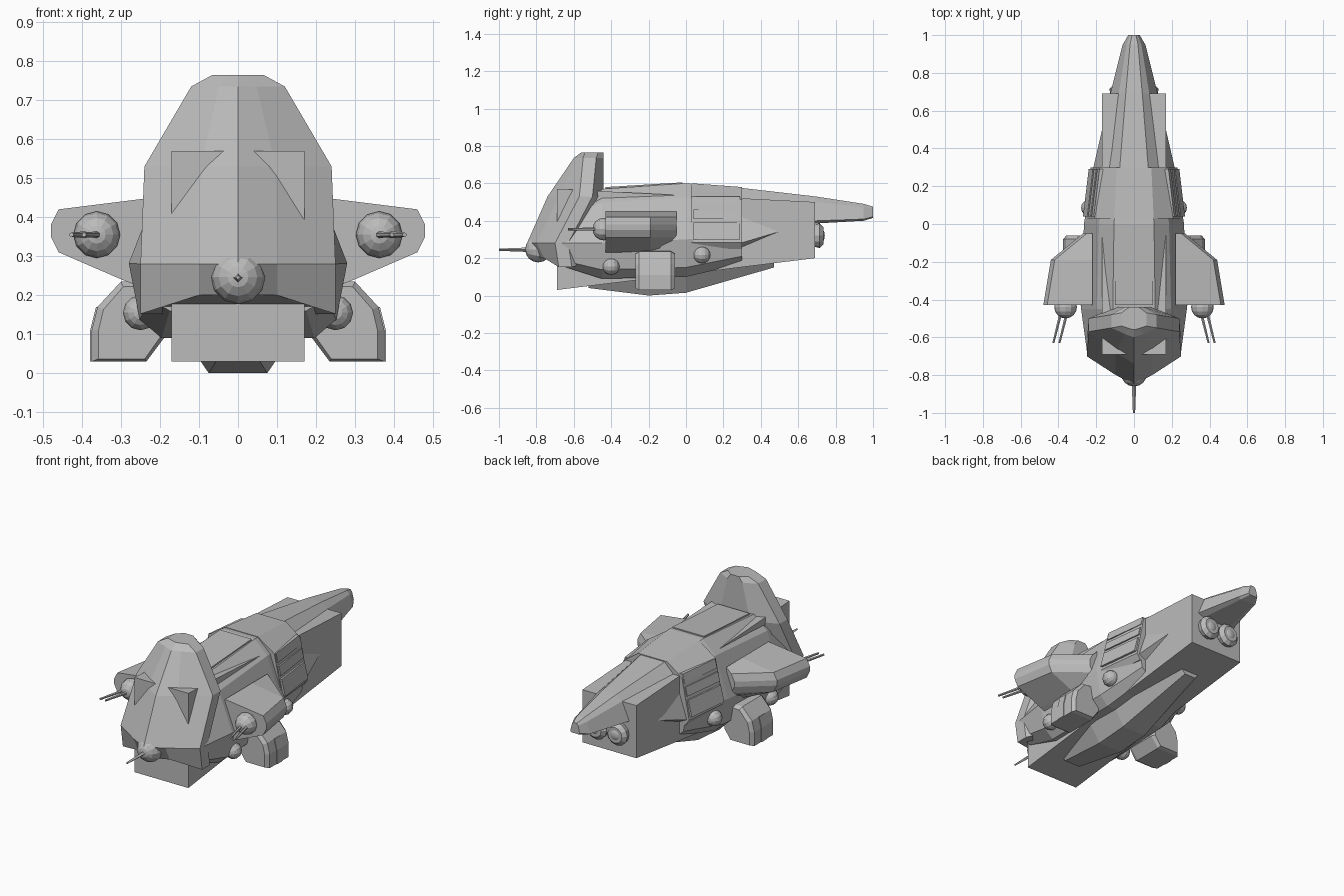
import bpy, bmesh
from mathutils import Vector

if "Cube" in bpy.data.objects:
    bpy.data.objects.remove(bpy.data.objects["Cube"], do_unlink=True)

grey = bpy.data.materials.new("hull_grey")
grey.use_nodes = True
COLOUR = (0.5, 0.5, 0.5, 1)
grey.diffuse_color = COLOUR
grey.node_tree.nodes["Principled BSDF"].inputs["Base Color"].default_value = COLOUR

SIDES = (("left", 1), ("right", -1))


def finish(name, bm):
    bmesh.ops.recalc_face_normals(bm, faces=bm.faces)
    mesh = bpy.data.meshes.new(name)
    bm.to_mesh(mesh)
    bm.free()
    mesh.materials.append(grey)
    obj = bpy.data.objects.new(name, mesh)
    bpy.context.collection.objects.link(obj)


def loft(name, rings):
    """Skin closed rings of 3D points and cap both ends."""
    bm = bmesh.new()
    loops = [[bm.verts.new(point) for point in ring] for ring in rings]
    for a, b in zip(loops, loops[1:]):
        for i in range(len(a)):
            bm.faces.new((a[i - 1], a[i], b[i], b[i - 1]))
    bm.faces.new(loops[0])
    bm.faces.new(loops[-1])
    finish(name, bm)


def whole(half):
    """Complete a half outline whose ends lie on the centre plane."""
    return half + [(-x, y, z) for x, y, z in reversed(half[1:-1])]


def body(name, shape, stations):
    """Symmetric body: one unit half section scaled to (y, width, top, bottom)."""
    rings = []
    for y, width, top, bottom in stations:
        half = [(width * u, y, bottom + (top - bottom) * v) for u, v in shape]
        rings.append(whole([(0, y, top)] + half + [(0, y, bottom)]))
    loft(name, rings)


def pair(name, stations):
    """Left and right parts from a full (x, z) section at each y."""
    for side, sign in SIDES:
        loft(f"{side}_{name}",
             [[(sign * x, y, z) for x, z in section] for y, section in stations])


def ball(name, centre, radius, squash=1):
    """Faceted ball with its poles along y."""
    bm = bmesh.new()
    bmesh.ops.create_uvsphere(bm, u_segments=12, v_segments=8, radius=radius)
    for vert in bm.verts:
        x, y, z = vert.co
        vert.co = Vector((x, -z * squash, y)) + Vector(centre)
    finish(name, bm)


def rod(name, start, end, radius_start, radius_end, sides):
    start, end = Vector(start), Vector(end)
    axis = end - start
    bm = bmesh.new()
    bmesh.ops.create_cone(bm, cap_ends=True, segments=sides, radius1=radius_start,
                          radius2=radius_end, depth=axis.length)
    turn = axis.to_track_quat('Z', 'Y')
    for vert in bm.verts:
        vert.co = turn @ vert.co + (start + end) / 2
    finish(name, bm)


# Unit half sections, from top to bottom
SQUARE = [(1, 1), (1, 0)]
BOAT = [(1, 1), (0.5, 0)]
HULL = [(0.4, 1), (0.7, 0.85), (1, 0.4), (0.9, 0.1), (0.7, 0)]
BAND = [(0.4, 1), (0.8, 0.8), (1, 0.1), (0.9, 0)]
TAIL = [(0.35, 1), (0.65, 0.8), (1, 0.1), (0.7, 0)]

# Core box, hull, mid band, tail, spine and keel
body("core_box", SQUARE, [(-0.69, 0.17, 0.57, 0.03), (0.69, 0.17, 0.5, 0.2)])
body("main_hull", HULL, [(-0.67, 0.25, 0.46, 0.16), (-0.45, 0.28, 0.57, 0.09),
                         (0, 0.265, 0.6, 0.1), (0.3, 0.215, 0.57, 0.17)])
body("mid_band", BAND, [(0.03, 0.26, 0.6, 0.25), (0.3, 0.23, 0.58, 0.25)])
body("tail", TAIL, [(0.3, 0.215, 0.575, 0.25), (0.69, 0.125, 0.53, 0.385),
                    (0.95, 0.06, 0.49, 0.4), (1, 0.03, 0.475, 0.415)])
body("spine_plate", SQUARE, [(-0.43, 0.1, 0.58, 0.5), (-0.02, 0.1, 0.605, 0.5)])
body("keel", BOAT, [(-0.52, 0.1, 0.11, 0.04), (-0.2, 0.15, 0.11, 0),
                    (0, 0.15, 0.13, 0.015), (0.47, 0.07, 0.19, 0.15)])


# Rails lying on the sloping sides of the mid band
def rail(base, low, high):
    outer = [(base - (z - 0.3) / 4, z) for z in (low, high)]
    return outer + [(x - 0.04, z) for x, z in reversed(outer)]


for place, low, high in (("lower", 0.3, 0.39), ("middle", 0.41, 0.46), ("upper", 0.48, 0.53)):
    pair(f"{place}_rail", [(0.04, rail(0.27, low, high)), (0.29, rail(0.24, low, high))])


# Tall cowl: plan outlines stacked upward from the chin
def cowl_ring(z, width, nose, corner):
    inner, back = width * 0.4, -0.44
    cheek = nose + (corner - nose) * 0.35
    low = z - max(0, 0.28 - z) * 0.6
    return whole([(0, nose, z), (inner, cheek, z), (width, corner, low),
                  (width, corner + 0.07, low), (inner, back, z), (0, back, z)])


loft("cowl", [cowl_ring(0.2, 0.25, -0.8, -0.68), cowl_ring(0.28, 0.25, -0.85, -0.7),
              cowl_ring(0.53, 0.24, -0.74, -0.57), cowl_ring(0.735, 0.12, -0.6, -0.55),
              cowl_ring(0.765, 0.065, -0.56, -0.54)])

# Nose turret
ball("nose_turret", (0, -0.79, 0.247), 0.07)
rod("nose_barrel", (0, -0.84, 0.245), (0, -1, 0.245), 0.012, 0.006, 4)


# Stub wings with a chamfered tip
def wing_section(tip, low):
    root = 0.22
    return [(root, 0.45), (tip - 0.02, 0.42), (tip, 0.38), (tip, 0.35),
            (tip - 0.02, 0.31), (root + (tip - root) * 0.3, low + 0.03), (root, low)]


pair("wing", [(-0.43, wing_section(0.48, 0.21)), (-0.19, wing_section(0.44, 0.22)),
              (-0.05, wing_section(0.27, 0.26))])

# Landing legs with bevelled ends and a thin outer hatch
leg = [(0.2, 0.24), (0.3, 0.235), (0.36, 0.17), (0.375, 0.11), (0.375, 0.03),
       (0.235, 0.03), (0.19, 0.09)]
centre_x, centre_z = 0.26, 0.1
bevelled = [(centre_x + (x - centre_x) * 0.85, centre_z + (z - centre_z) * 0.9)
            for x, z in leg]
pair("leg", [(-0.27, bevelled), (-0.25, leg), (-0.08, leg), (-0.06, bevelled)])
hatch = [(x, z) for x, z in leg if x > 0.35]
hatch = [(x + 0.004, z) for x, z in hatch] + [(x - 0.004, z) for x, z in reversed(hatch)]
pair("leg_hatch", [(-0.19, hatch), (-0.14, hatch)])

# Wing turrets with twin guns, side blisters and engines
for side, sign in SIDES:
    ball(f"{side}_wing_turret", (sign * 0.362, -0.44, 0.355), 0.06)
    for place, x in (("inner", 0.355), ("outer", 0.387)):
        rod(f"{side}_{place}_gun", (sign * x, -0.47, 0.355),
            (sign * (x + 0.04), -0.63, 0.355), 0.009, 0.006, 6)
    ball(f"{side}_front_blister", (sign * 0.25, -0.4, 0.155), 0.045)
    ball(f"{side}_rear_blister", (sign * 0.235, 0.085, 0.217), 0.045)
    x, z = sign * 0.065, 0.32
    rod(f"{side}_engine_ring", (x, 0.68, z), (x, 0.715, z), 0.058, 0.066, 12)
    rod(f"{side}_engine_lip", (x, 0.715, z), (x, 0.735, z), 0.066, 0.045, 12)
    ball(f"{side}_engine_core", (x, 0.73, z), 0.03, 0.4)
